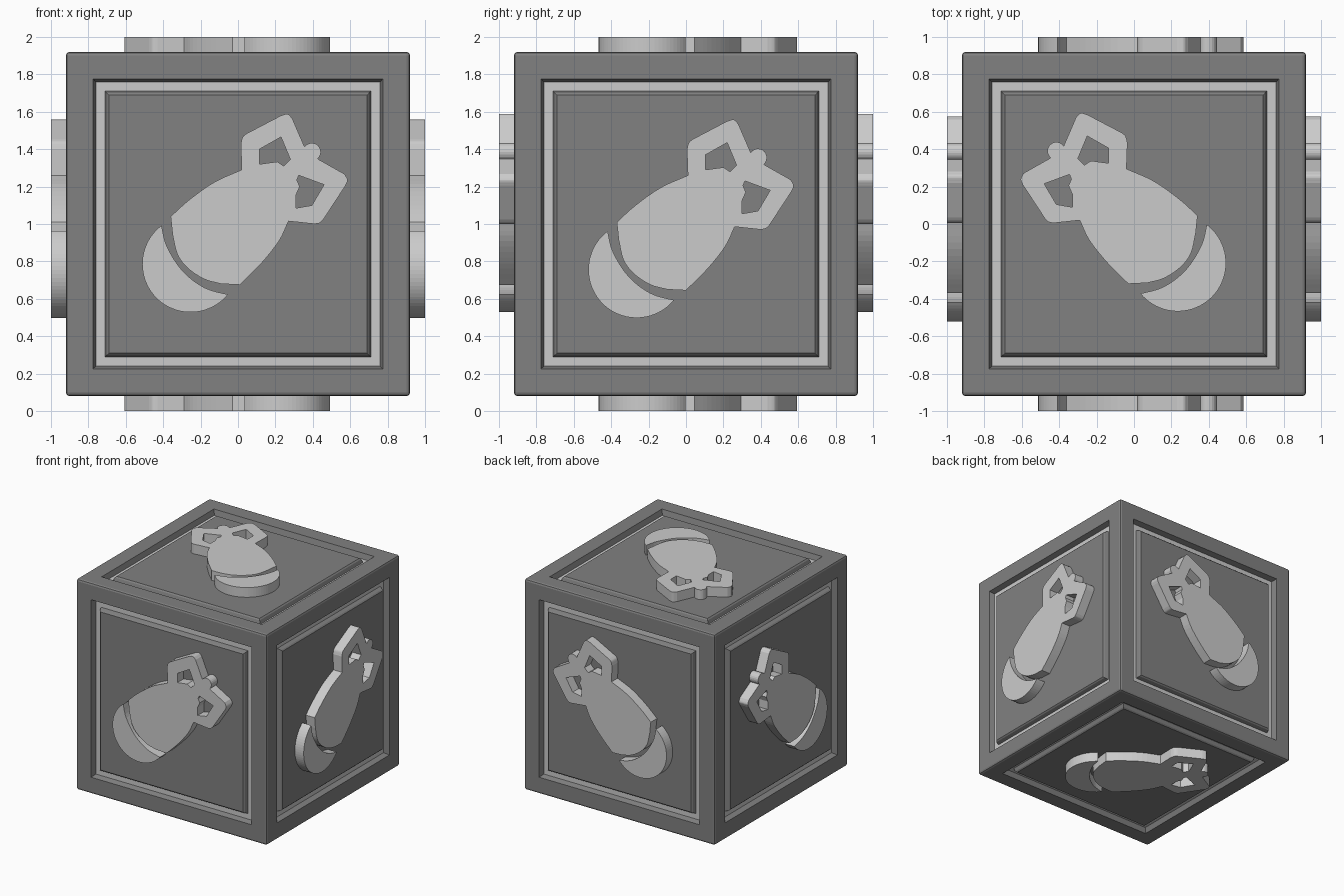
import bpy, bmesh, math
from mathutils import Matrix, Vector

if "Cube" in bpy.data.objects:
    bpy.data.objects.remove(bpy.data.objects["Cube"])

H, OUT = 0.92, 1.0          # block half size, emblem outer face


def material(name, g):
    m = bpy.data.materials.new(name)
    m.diffuse_color = (g, g, g, 1)
    m.use_nodes = True
    m.node_tree.nodes["Principled BSDF"].inputs["Base Color"].default_value = m.diffuse_color
    return m


dark, light = material("dark_grey", 0.22), material("light_grey", 0.8)


def smooth(pts, n=4):
    """Catmull-Rom subdivision of an open run of points."""
    p = [Vector(q) for q in pts]
    p = [2 * p[0] - p[1]] + p + [2 * p[-1] - p[-2]]
    out = []
    for a, b, c, d in zip(p, p[1:], p[2:], p[3:]):
        for i in range(n):
            t = i / n
            out.append(0.5 * (2 * b + (c - a) * t + (2 * a - 5 * b + 4 * c - d) * t * t
                              + (3 * b - a - 3 * c + d) * t ** 3))
    return out + [p[-2]]


def arc(cx, cy, r, a0, a1, n):
    return [(cx + r * math.cos(math.radians(a0 + (a1 - a0) * i / n)),
             cy + r * math.sin(math.radians(a0 + (a1 - a0) * i / n))) for i in range(n + 1)]


def plate(name, loops):
    """Extruded flat plate; later loops cut holes."""
    cu = bpy.data.curves.new(name, 'CURVE')
    cu.dimensions, cu.fill_mode, cu.extrude = '2D', 'BOTH', 0.06
    for loop in loops:
        s = cu.splines.new('POLY')
        s.points.add(len(loop) - 1)
        for pt, q in zip(s.points, loop):
            pt.co = (q[0], q[1], 0, 1)
        s.use_cyclic_u, s.use_smooth = True, False
    ob = bpy.data.objects.new(name, cu)
    bpy.context.collection.objects.link(ob)
    bpy.context.view_layer.update()
    me = bpy.data.meshes.new_from_object(ob)
    bpy.data.objects.remove(ob)
    bm = bmesh.new()
    bm.from_mesh(me)
    bmesh.ops.remove_doubles(bm, verts=bm.verts, dist=1e-5)
    bmesh.ops.recalc_face_normals(bm, faces=bm.faces)
    bm.to_mesh(me)
    bm.free()
    me.materials.clear()
    me.materials.append(light)
    return me


# Block: bevelled cube with a square groove on each face
bm = bmesh.new()
bmesh.ops.create_cube(bm, size=2 * H)
bmesh.ops.bevel(bm, geom=bm.edges[:], offset=0.018, segments=2, profile=0.5, affect='EDGES')
sides = [f for f in bm.faces if f.calc_area() > 1]
half = H - 0.018
for target, depth, mat in [(0.775, 0, 0), (0.76, -0.045, 0), (0.71, 0, 1),
                           (0.70, 0.03, 0), (0.69, 0.01, 0)]:
    ring = bmesh.ops.inset_individual(bm, faces=sides, thickness=half - target,
                                      depth=depth, use_even_offset=True)
    for f in ring['faces']:
        f.material_index = mat
    half = target
for f in sides:
    f.material_index = 0
me = bpy.data.meshes.new("block")
bm.to_mesh(me)
bm.free()
me.materials.append(dark)
me.materials.append(light)
block = bpy.data.objects.new("block", me)
block.location.z = 1
bpy.context.collection.objects.link(block)

# Emblem body with two pierced lobes and a small knob
body = (smooth([(-.36, .04), (-.26, .13), (-.125, .225), (.02, .29)])
        + smooth([(.015, .43), (.025, .465), (.045, .483)])
        + smooth([(.23, .58), (.265, .588), (.29, .565)])
        + arc(.395, .385, .048, 145, -50, 12)
        + smooth([(.57, .267), (.586, .235), (.575, .205)])
        + smooth([(.457, .025), (.437, .006), (.41, 0)])
        + smooth([(.27, .015), (.22, -.09), (.125, -.21), (.01, -.325)])
        + smooth([(-.09, -.32), (-.18, -.295), (-.27, -.235), (-.325, -.16), (-.35, -.055)]))
hole_a = [(.115, .40), (.23, .465), (.28, .345), (.245, .31), (.21, .333), (.115, .32)]
hole_b = [(.325, .26), (.46, .21), (.395, .10), (.31, .085), (.31, .155), (.33, .20), (.315, .235)]
# Crescent under the body
crescent = (arc(-.254, -.214, .258, 127, 321, 40)
            + smooth([(-.045, -.38), (-.18, -.34), (-.297, -.25), (-.38, -.12), (-.41, -.005)])[1:-1])
parts = {"emblem_body": plate("emblem_body", [body, hole_a, hole_b]),
         "emblem_crescent": plate("emblem_crescent", [crescent])}

# Same emblem on both ends of each axis: across, up, shift
X, Y, Z = Vector((1, 0, 0)), Vector((0, 1, 0)), Vector((0, 0, 1))
for label, u, v, du, dv in [("front_back", X, Z, 0, 0), ("right_left", Y, Z, -.01, -.03),
                            ("bottom_top", -X, Y, .02, .005)]:
    n = u.cross(v)
    for sign, end in zip((1, -1), label.split("_")):
        loc = Z + u * du + v * dv + n * sign * (OUT - 0.06)
        for name, mesh in parts.items():
            ob = bpy.data.objects.new(end + "_" + name, mesh)
            ob.matrix_world = Matrix.Translation(loc) @ Matrix((u, v, n)).transposed().to_4x4()
            bpy.context.collection.objects.link(ob)
